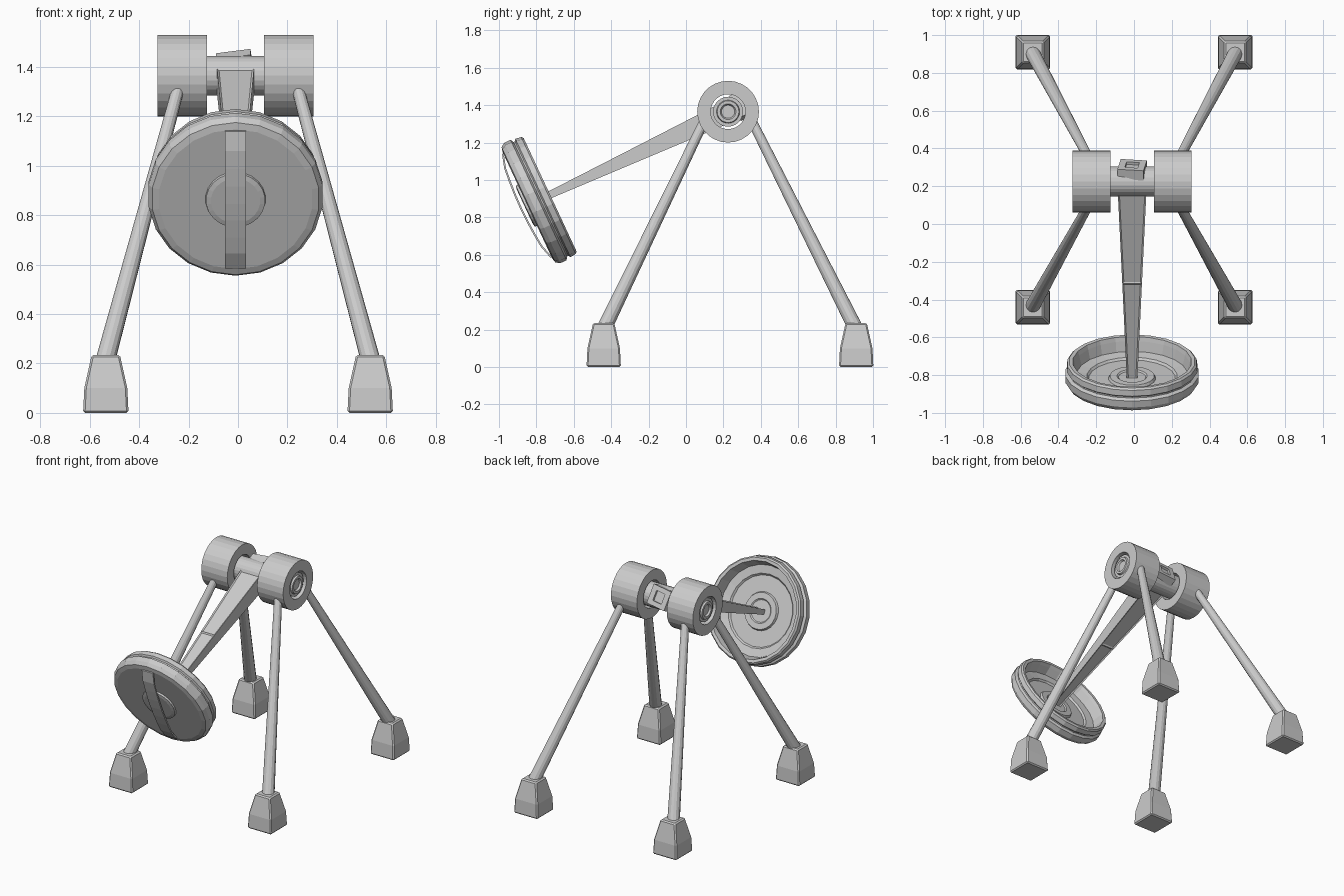
import bpy, bmesh
from math import pi, sin, cos, radians
from mathutils import Matrix, Vector

if "Cube" in bpy.data.objects:
    bpy.data.objects.remove(bpy.data.objects["Cube"])

CX = -0.01
AXLE = Matrix.Translation((CX, 0.225, 1.365))
TILT = AXLE @ Matrix.Rotation(radians(25), 4, 'X')   # local -y runs along the arm
ALONG_X = AXLE @ Matrix.Rotation(pi / 2, 4, 'Y')     # local z -> world x
ALONG_ARM = TILT @ Matrix.Rotation(pi / 2, 4, 'X')   # local z -> arm direction


def finish(name, bm, matrix=Matrix()):
    bmesh.ops.remove_doubles(bm, verts=bm.verts, dist=1e-5)
    bmesh.ops.recalc_face_normals(bm, faces=bm.faces)
    bm.transform(matrix)
    mesh = bpy.data.meshes.new(name)
    bm.to_mesh(mesh)
    bm.free()
    ob = bpy.data.objects.new(name, mesh)
    bpy.context.collection.objects.link(ob)
    return ob


def loft(bm, rings, cap=True, loop=False):
    vs = [[bm.verts.new(p) for p in ring] for ring in rings]
    n = len(vs[0])
    pairs = list(zip(vs, vs[1:])) + ([(vs[-1], vs[0])] if loop else [])
    for a, b in pairs:
        for i in range(n):
            j = (i + 1) % n
            bm.faces.new((a[i], a[j], b[j], b[i]))
    if cap and not loop:
        bm.faces.new(vs[0])
        bm.faces.new(vs[-1])


def circle(r, z, n):
    return [(r * sin(2 * pi * i / n), r * cos(2 * pi * i / n), z) for i in range(n)]


def rect(w, d, z):
    return [(-w, -d, z), (w, -d, z), (w, d, z), (-w, d, z)]


def lathe(name, profile, n, matrix, loop=False):
    bm = bmesh.new()
    loft(bm, [circle(r, z, n) for r, z in profile], loop=loop)
    return finish(name, bm, matrix)


def bevel(ob, width):
    m = ob.modifiers.new("bevel", 'BEVEL')
    m.width, m.segments = width, 1


# Bored drums on either side of the arm
for side, x0 in (("left", -0.315), ("right", 0.115)):
    x1 = x0 + 0.2
    lathe(side + "_drum", [(0.093, x0), (0.165, x0), (0.165, x1), (0.093, x1)],
          28, ALONG_X, loop=True)

# Axle with stepped ring ends
half = [(0.035, 0.300), (0.042, 0.312), (0.058, 0.312), (0.062, 0.300), (0.08, 0.300)]
lathe("axle", half + [(r, -z) for r, z in reversed(half)], 24, ALONG_X)

# Splayed legs and tapered feet
for fx, sx in (("left", -1), ("right", 1)):
    for fy, sy in (("front", -1), ("back", 1)):
        y = 0.235 + sy * 0.675
        bm = bmesh.new()
        loft(bm, [rect(0.092, 0.092, 0), rect(0.087, 0.087, 0.1), rect(0.057, 0.057, 0.235)])
        foot = finish(f"{fy}_{fx}_foot", bm, Matrix.Translation((sx * 0.535, y, 0)))
        bevel(foot, 0.008)
        a = Vector((sx * 0.54, y, 0.2))
        b = Vector((sx * 0.24, 0.225 + sy * 0.125, 1.32))
        d = b - a
        lathe(f"{fy}_{fx}_leg", [(0.04, 0), (0.025, d.length)], 14,
              Matrix.Translation(a) @ d.to_track_quat('Z', 'Y').to_matrix().to_4x4())

# Tapering arm with sunken panels
bm = bmesh.new()
loft(bm, [rect(0.076, 0.058, 0.03), rect(0.052, 0.037, 0.58), rect(0.028, 0.016, 1.15)])
panels = [f for f in bm.faces if abs(f.normal.y) > 0.8 or abs(f.calc_center_median().x) < 0.01]
bmesh.ops.recalc_face_normals(bm, faces=bm.faces)
panels = [f for f in bm.faces if abs(f.normal.y) > 0.8]
bmesh.ops.inset_individual(bm, faces=panels, thickness=0.012, depth=-0.006)
finish("arm", bm, ALONG_ARM)

# Square block with a socket at the rear end of the arm
bm = bmesh.new()
loft(bm, [rect(0.07, 0.065, -0.04), rect(0.07, 0.065, -0.097), rect(0.034, 0.034, -0.097),
          rect(0.034, 0.034, -0.082)])
finish("arm_end_block", bm, ALONG_ARM @ Matrix.Rotation(radians(8), 4, 'Z'))

# Dished round head: front face, grooved rim, hollow back, hub
lathe("round_head", [
    (0.10, 1.200), (0.12, 1.196), (0.122, 1.184), (0.312, 1.184), (0.340, 1.178),
    (0.355, 1.155), (0.355, 1.118), (0.338, 1.108), (0.338, 1.100), (0.349, 1.092),
    (0.345, 1.060), (0.335, 1.050), (0.315, 1.052), (0.308, 1.075), (0.295, 1.130),
    (0.240, 1.138), (0.230, 1.150), (0.125, 1.150), (0.118, 1.135), (0.080, 1.135),
    (0.072, 1.142)], 22, ALONG_ARM)

# Bowed strap across the front of the head
bm = bmesh.new()
rings = []
for i in range(9):
    t = -0.306 + 0.612 * i / 8
    s = 1.200 + 0.022 * cos(t / 0.306 * pi / 2)
    if i in (0, 8):
        s = 1.186
    rings.append([(-0.043, t, s - 0.005), (0.043, t, s - 0.005),
                  (0.043, t, s + 0.005), (-0.043, t, s + 0.005)])
loft(bm, rings)
finish("front_strap", bm, ALONG_ARM)
